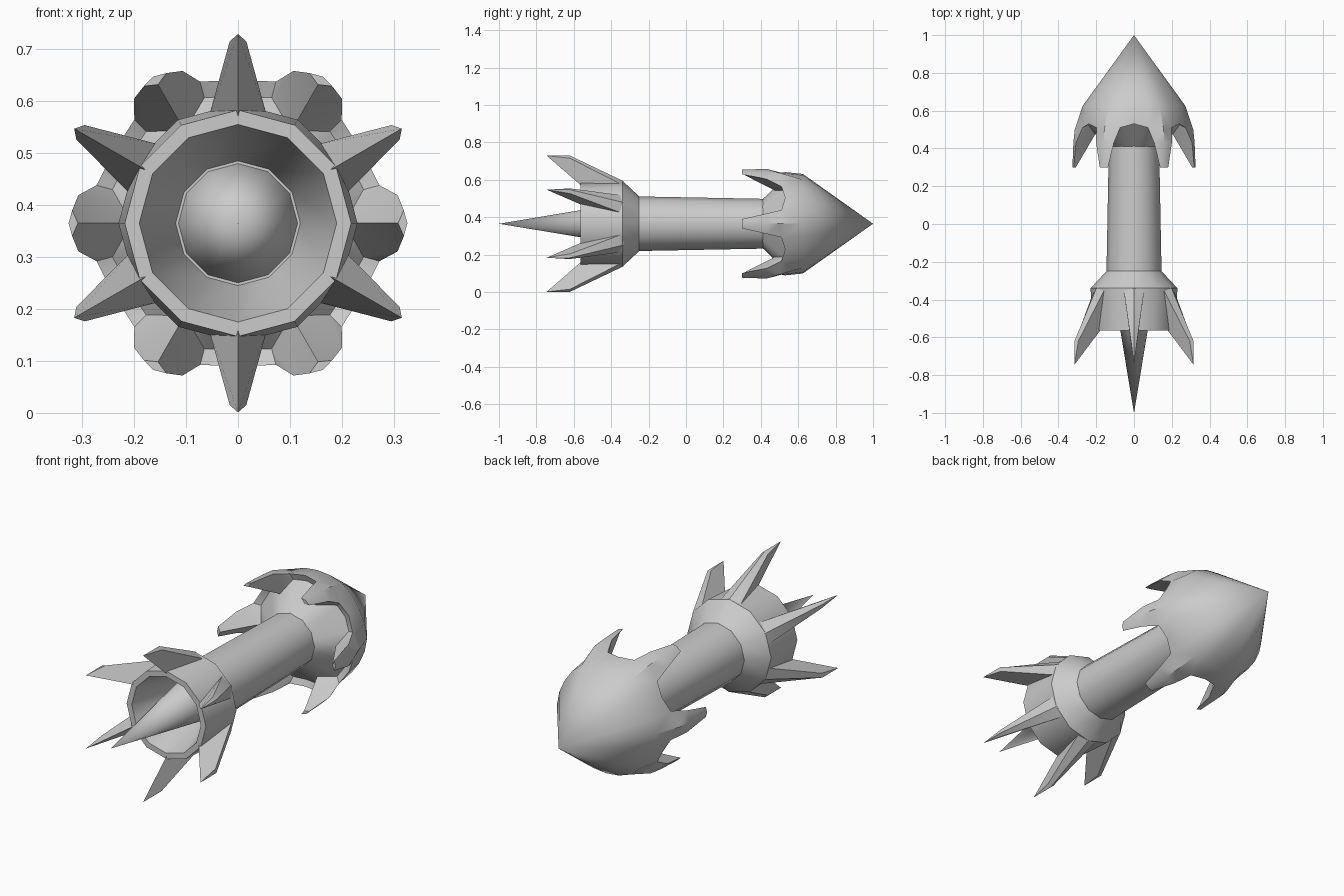
import bpy, bmesh
from math import radians, cos, sin
from mathutils import Vector

if "Cube" in bpy.data.objects:
    bpy.data.objects.remove(bpy.data.objects["Cube"])

ZC = 0.365  # height of the long axis


def pt(r, deg, y, side=0.0):
    """Point at radius r and angle deg round the y axis, shifted sideways."""
    a = radians(deg)
    return Vector((r * cos(a) - side * sin(a), y, ZC + r * sin(a) + side * cos(a)))


def make(name, faces, angle=32):
    """Mesh from a list of corner-point faces, welded and shaded by angle."""
    bm = bmesh.new()
    for f in faces:
        bm.faces.new([bm.verts.new(p) for p in f])
    bmesh.ops.remove_doubles(bm, verts=bm.verts, dist=1e-5)
    bmesh.ops.recalc_face_normals(bm, faces=bm.faces)
    me = bpy.data.meshes.new(name)
    bm.to_mesh(me)
    bm.free()
    ob = bpy.data.objects.new(name, me)
    bpy.context.collection.objects.link(ob)
    bpy.ops.object.select_all(action='DESELECT')
    ob.select_set(True)
    bpy.context.view_layer.objects.active = ob
    bpy.ops.object.shade_smooth_by_angle(angle=radians(angle))
    return ob


def revolve(name, profile, n=12):
    """Revolve (radius, y) points round the y axis."""
    faces, step = [], 360 / n
    for i in range(n):
        a, b = i * step, ((i + 1) % n) * step
        for (r0, y0), (r1, y1) in zip(profile, profile[1:]):
            f = [pt(r0, a, y0)]
            if r0:
                f.append(pt(r0, b, y0))
            if r1:
                f.append(pt(r1, b, y1))
            f.append(pt(r1, a, y1))
            faces.append(f)
    return make(name, faces)


# Shaft, hollow tail bell and tail spike
revolve("shaft", [(0, -0.26), (0.146, -0.26), (0.133, 0.42), (0, 0.42)])
revolve("tail_bell", [(0, -0.25), (0.146, -0.25), (0.23, -0.34), (0.218, -0.563),
                      (0.19, -0.563), (0.12, -0.31), (0, -0.31)])
revolve("tail_spike", [(0, -1.0), (0.118, -0.29), (0, -0.29)])

# Six wedge fins: broad leading face, sharp trailing ridge
for k in range(6):
    a = 30 + 60 * k
    front, tip_front = pt(0.228, a, -0.335), pt(0.364, a, -0.62)
    rear, tip_rear = pt(0.205, a, -0.562), pt(0.364, a, -0.745)
    faces = []
    for s in (-1, 1):
        root, tip = pt(0.205, a, -0.335, 0.056 * s), pt(0.35, a, -0.62, 0.016 * s)
        faces += [[front, root, tip, tip_front], [root, rear, tip_rear, tip],
                  [tip_front, tip, tip_rear], [front, root, rear]]
    make("fin_%d" % (k + 1), faces)

# Pointed head with six backward barbs and a flared underside
faces = []
nose, core = pt(0, 0, 1.0), pt(0, 0, 0.41)
for k in range(6):
    a = 60 * k
    m0, e0, p0 = pt(0.272, a, 0.625), pt(0.314, a, 0.50), pt(0.321, a, 0.43)
    t0, ridge, base = pt(0.326, a, 0.30), pt(0.308, a, 0.30), pt(0.205, a, 0.475)
    c0 = pt(0.131, a, 0.41)
    for s in (-1, 1):
        b, d = a + 15 * s, a + 30 * s
        m1, m2 = pt(0.268, b, 0.625), pt(0.266, d, 0.625)
        e1, e2 = pt(0.282, b, 0.51), pt(0.276, d, 0.53)
        p1, t1 = pt(0.312, a + 10 * s, 0.43), pt(0.320, a + 4.5 * s, 0.30)
        i1, i2 = pt(0.25, b, 0.525), pt(0.245, d, 0.54)
        c1, c2 = pt(0.129, b, 0.41), pt(0.131, d, 0.41)
        faces += [
            [nose, m0, m1], [nose, m1, m2],                      # cone
            [m0, m1, e1, e0], [m1, m2, e2, e1],                  # shoulder
            [e0, e1, p1, p0], [p0, p1, t1, t0],                  # barb outside
            [t0, t1, ridge], [p1, t1, ridge, base],              # barb inside
            [e1, p1, i1], [p1, base, i1],
            [e1, e2, i2, i1],                                    # rim
            [base, i1, c1, c0], [i1, i2, c2, c1],                # flare
            [c0, c1, core], [c1, c2, core]]
make("head", faces, 35)
